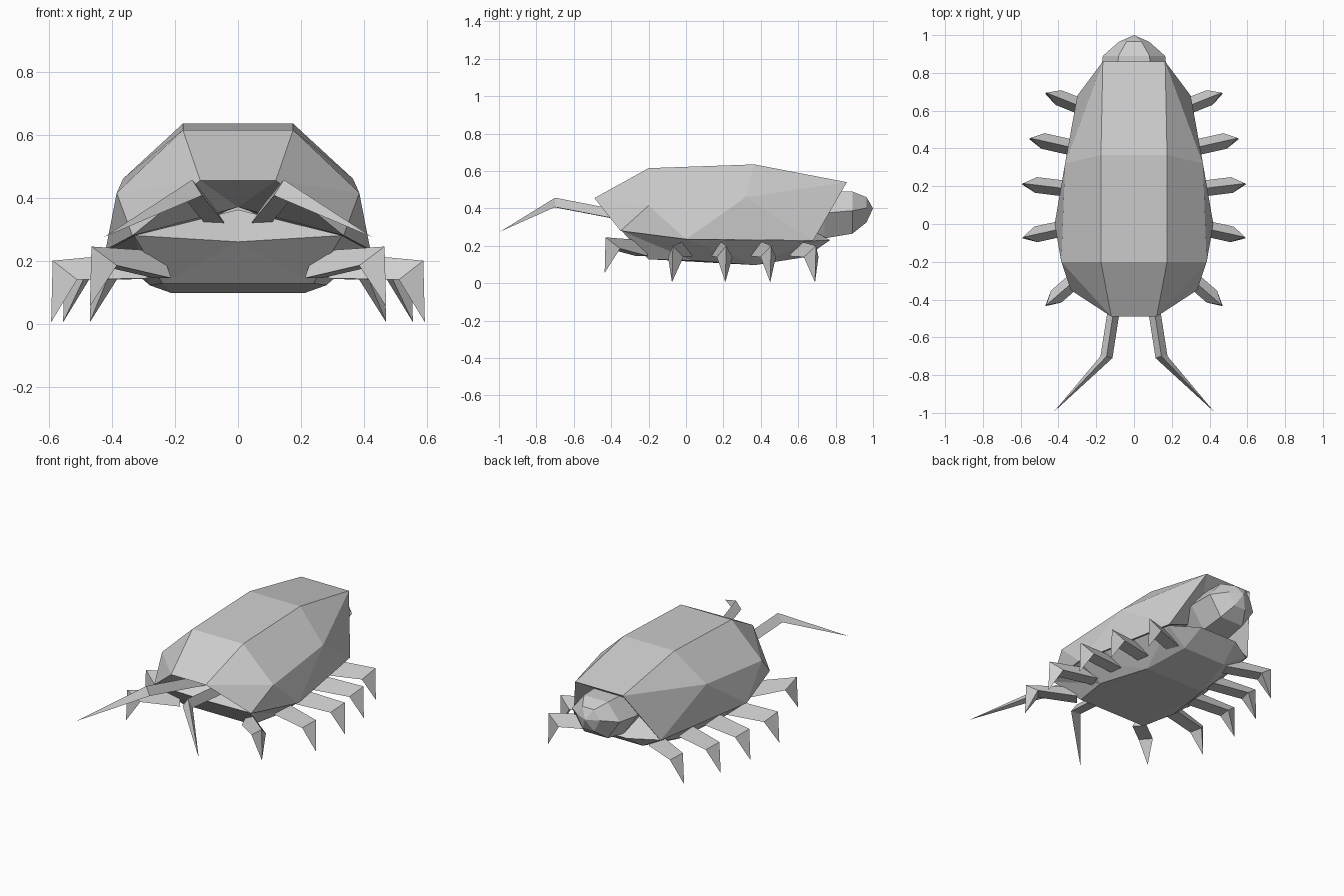
import bpy, bmesh
from mathutils import Vector

if "Cube" in bpy.data.objects:
    bpy.data.objects.remove(bpy.data.objects["Cube"])

grey = bpy.data.materials.new("grey")
grey.diffuse_color = (0.62, 0.62, 0.62, 1)
grey.use_nodes = True
grey.node_tree.nodes["Principled BSDF"].inputs["Base Color"].default_value = grey.diffuse_color


def build(name, points, faces, both=True):
    """Make a flat-faced object from half-shape faces, mirrored across x."""
    bm = bmesh.new()
    for side in ((1, -1) if both else (1,)):
        vs = {k: bm.verts.new((p[0] * side, p[1], p[2])) for k, p in points.items()}
        for f in faces:
            bm.faces.new([vs[k] for k in f.split()])
    bmesh.ops.remove_doubles(bm, verts=bm.verts[:], dist=0.0005)
    bmesh.ops.recalc_face_normals(bm, faces=bm.faces[:])
    bmesh.ops.dissolve_limit(bm, angle_limit=0.001, verts=bm.verts[:], edges=bm.edges[:])
    me = bpy.data.meshes.new(name)
    bm.to_mesh(me)
    bm.free()
    me.materials.append(grey)
    ob = bpy.data.objects.new(name, me)
    bpy.context.collection.objects.link(ob)


# domed shell with a recessed underside
shell = dict(
    c0=(0, -.49, .455), c1=(0, -.2, .615), c2=(0, .365, .635), c3=(0, .86, .54),
    t0=(.12, -.49, .455), t1=(.175, -.2, .615), t2=(.175, .365, .635), t3=(.165, .86, .54),
    m1=(.385, -.2, .415), m2=(.365, .32, .46),
    r0=(.335, -.35, .28), r1=(.42, 0, .235), r2=(.30, .68, .228),
    u0=(0, -.24, .37), u1=(0, .6, .37))
build("shell", shell, [
    "c0 c1 t1 t0", "c1 c2 t2 t1", "c2 c3 t3 t2",
    "t0 t1 m1", "t0 m1 r0", "t1 t2 m2 m1", "t2 t3 m2", "t3 r2 m2",
    "m1 r1 r0", "m1 m2 r1", "m2 r2 r1",
    "c0 t0 u0", "t0 r0 u0", "r0 r1 u0", "r1 u1 u0", "r1 r2 u1", "r2 t3 u1", "t3 c3 u1"])

# belly hull under the shell
belly = dict(
    b0=(0, -.32, .26), r0=(.33, -.345, .28), r1=(.412, 0, .235), r2=(.295, .67, .226),
    e=(.13, .77, .23), e0=(0, .77, .23), u0=(0, -.2, .362), u1=(0, .58, .34),
    f=(.24, -.2, .128), f0=(0, -.2, .128), g=(.28, .03, .122),
    h=(.21, .37, .097), h0=(0, .37, .097), i=(.15, .64, .14), i0=(0, .64, .14))
build("belly", belly, [
    "b0 r0 u0", "r0 r1 u0", "r1 u1 u0", "r1 r2 u1", "r2 e u1", "e e0 u1",
    "b0 f0 f", "b0 f r0", "r0 f g", "r0 g r1", "r1 g h", "r1 h r2", "r2 h i", "r2 i e",
    "e i i0 e0", "i h h0 i0", "h g f", "h f f0 h0"])

# faceted head: each ring is y, half width, top z, bottom z
head, faces = {}, []
for n, (y, w, top, low) in enumerate([(.55, .13, .45, .25), (.74, .18, .49, .24),
                                      (.89, .165, .49, .265), (.965, .08, .46, .325)]):
    mid = (top + low) / 2 + .01
    ring = [(0, y, top), (w * .5, y, top), (w, y, mid), (w * .5, y, low), (0, y, low)]
    for k, p in enumerate(ring):
        head[f"{n}{k}"] = p
        if n and k:
            faces.append(f"{n-1}{k-1} {n-1}{k} {n}{k} {n}{k-1}")
head["tip"] = (0, 1.0, .40)
faces += [f"3{k} 3{k+1} tip" for k in range(4)] + ["00 01 02 03 04"]
build("head", head, faces)


def limb(name, base, knee, tip, width, drop, inset, root_drop):
    """Triangular limb: ridge on top, flat underside, tapering to a point."""
    a, b, t = Vector(base), Vector(knee), Vector(tip)
    d = Vector((b.x - a.x, b.y - a.y, 0)).normalized()
    s = Vector((-d.y, d.x, 0)) * width
    k = b - d * inset - Vector((0, 0, drop))
    r = a - Vector((0, 0, root_drop))
    pts = dict(a=a, a1=r + s, a2=r - s, b=b, b1=k + s, b2=k - s, t=t)
    build(name, pts, ["a a1 a2", "a b b1 a1", "a b b2 a2", "a1 b1 b2 a2",
                      "b b1 t", "b b2 t", "b1 b2 t"])


# five leg pairs: root x, y; knee x, y, z; foot z
legs = [(.20, .59, .465, .695, .20, .005), (.24, .385, .55, .455, .20, .005),
        (.26, .175, .588, .215, .20, .005), (.27, 0, .588, -.07, .20, .005),
        (.24, -.235, .465, -.43, .245, .055)]
for n, (x, y, kx, ky, kz, fz) in enumerate(legs, 1):
    for label, s in (("right", 1), ("left", -1)):
        limb(f"{label}_leg_{n}", (s * x, y, .23), (s * kx, ky, kz),
             (s * (kx + .005), ky - .005, fz), .042, .06, .07, .085)

# pair of long bent feelers
for label, s in (("right", 1), ("left", -1)):
    limb(f"{label}_feeler", (s * .075, -.25, .37), (s * .145, -.70, .457),
         (s * .425, -.995, .275), .032, .05, -.005, .05)
